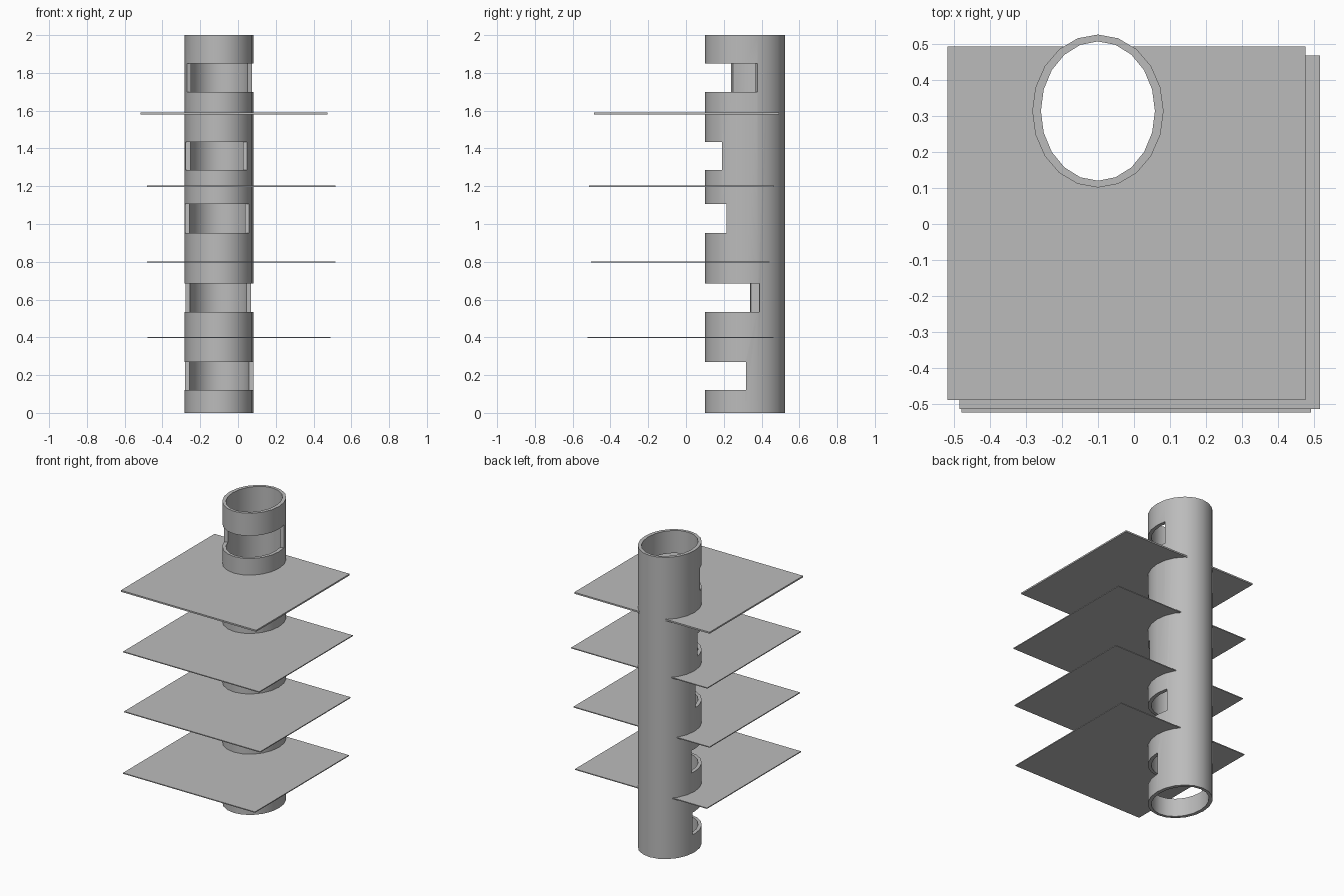
import bpy
import math

cube = bpy.data.objects.get("Cube")
if cube:
    bpy.data.objects.remove(cube, do_unlink=True)

grey = bpy.data.materials.new("light_grey")
grey.use_nodes = True
COLOR = (0.5, 0.5, 0.5, 1)
grey.diffuse_color = COLOR
grey.node_tree.nodes["Principled BSDF"].inputs["Base Color"].default_value = COLOR

CX, CY = -0.10, 0.313
OUTER = (0.182, 0.212)
INNER = (0.158, 0.193)
SIDES = 20


def prism(name, outline, z0, z1):
    """Closed solid extruded upward from a counter-clockwise outline."""
    n = len(outline)
    verts = [(x, y, z) for z in (z0, z1) for x, y in outline]
    faces = [list(range(n))[::-1], list(range(n, 2 * n))]
    faces += [[i, (i + 1) % n, n + (i + 1) % n, n + i] for i in range(n)]
    mesh = bpy.data.meshes.new(name)
    mesh.from_pydata(verts, [], faces)
    mesh.materials.append(grey)
    obj = bpy.data.objects.new(name, mesh)
    bpy.context.collection.objects.link(obj)
    return obj


def ellipse(radii):
    angles = [math.tau * i / SIDES for i in range(SIDES)]
    return [(CX + radii[0] * math.cos(a), CY + radii[1] * math.sin(a)) for a in angles]


def cut(target, cutter):
    """Subtract the cutter and discard it."""
    mod = target.modifiers.new("cut", "BOOLEAN")
    mod.operation = "DIFFERENCE"
    mod.solver = "EXACT"
    mod.object = cutter
    bpy.ops.object.select_all(action="DESELECT")
    bpy.context.view_layer.objects.active = target
    target.select_set(True)
    bpy.ops.object.modifier_apply(modifier=mod.name)
    bpy.data.objects.remove(cutter, do_unlink=True)


# Hollow oval tube
tube = prism("tube", ellipse(OUTER), 0, 2)
cut(tube, prism("bore_cutter", ellipse(INNER), -0.1, 2.1))

# Front slots: bottom, top, back edge on the -x side, back edge on the +x side
slots = [
    (0.122, 0.270, 0.330, 0.318),
    (0.535, 0.684, 0.338, 0.392),
    (0.953, 1.105, 0.305, 0.205),
    (1.285, 1.435, 0.280, 0.180),
    (1.700, 1.850, 0.230, 0.385),
]
xl, xr = CX - OUTER[0] - 0.01, CX + OUTER[0] + 0.01
for z0, z1, yl, yr in slots:
    cut(tube, prism("slot_cutter", [(xl, 0), (xr, 0), (xr, yr), (xl, yl)], z0, z1))

bpy.ops.object.select_all(action="DESELECT")
tube.select_set(True)
bpy.context.view_layer.objects.active = tube
bpy.ops.object.shade_smooth_by_angle(angle=math.radians(30))

# Thin floor plates: centre height, thickness, x range, y range
plates = [
    ("lowest_plate", 0.400, 0.006, -0.478, 0.490, -0.522, 0.463),
    ("lower_plate", 0.799, 0.006, -0.483, 0.515, -0.503, 0.443),
    ("upper_plate", 1.200, 0.006, -0.483, 0.515, -0.513, 0.467),
    ("highest_plate", 1.585, 0.010, -0.517, 0.475, -0.488, 0.492),
]
for name, z, t, x0, x1, y0, y1 in plates:
    plate = prism(name, [(x0, y0), (x1, y0), (x1, y1), (x0, y1)], z - t / 2, z + t / 2)
    cut(plate, prism("hole_cutter", ellipse(OUTER), z - 0.1, z + 0.1))
